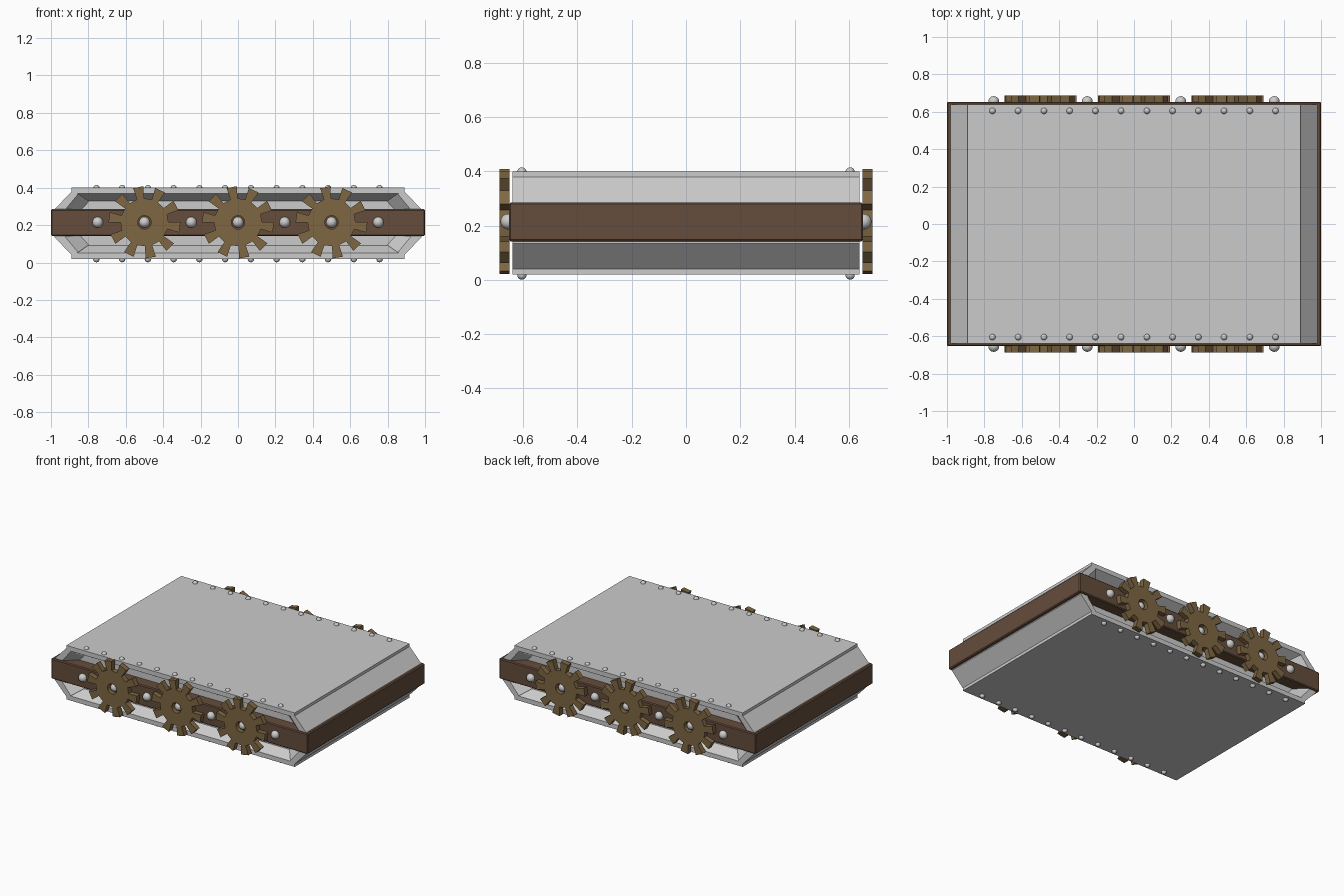
import bpy, bmesh, math

if "Cube" in bpy.data.objects:
    bpy.data.objects.remove(bpy.data.objects["Cube"])

ZC = 0.21  # mid height of the hull


def material(name, rgb):
    m = bpy.data.materials.new(name)
    m.diffuse_color = (*rgb, 1)
    m.use_nodes = True
    m.node_tree.nodes["Principled BSDF"].inputs["Base Color"].default_value = m.diffuse_color
    return m


WOOD = material("brown_band", (0.13, 0.075, 0.045))
BRASS = material("brass", (0.21, 0.135, 0.055))


def finish(bm, name, mat=None):
    bmesh.ops.recalc_face_normals(bm, faces=bm.faces)
    me = bpy.data.meshes.new(name)
    bm.to_mesh(me)
    bm.free()
    ob = bpy.data.objects.new(name, me)
    bpy.context.collection.objects.link(ob)
    if mat:
        me.materials.append(mat)
    return ob


def bridge(bm, a, b):
    n = len(a)
    for i in range(n):
        bm.faces.new((a[i], a[(i + 1) % n], b[(i + 1) % n], b[i]))


# Hull: chamfered slab with a sloped recess in each long side
def ring(bm, quarter, y):
    pts = [(x, z) for x, z in quarter]
    pts += [(x, -z) for x, z in reversed(quarter)]
    pts += [(-x, -z) for x, z in quarter]
    pts += [(-x, z) for x, z in reversed(quarter)]
    return [bm.verts.new((x, y, ZC + z)) for x, z in pts]


outer = [(0.89, 0.19), (0.89, 0.17), (0.98, 0.075)]
rim = [(0.857, 0.158), (0.857, 0.153), (0.922, 0.075)]
floor = [(0.80, 0.118), (0.80, 0.114), (0.84, 0.07)]
DEPTH = 0.07
bm = bmesh.new()
rings = [ring(bm, q, y) for q, y in (
    (floor, -0.64 + DEPTH), (rim, -0.64), (outer, -0.64),
    (outer, 0.64), (rim, 0.64), (floor, 0.64 - DEPTH))]
for a, b in zip(rings, rings[1:]):
    bridge(bm, a, b)
bm.faces.new(rings[0])
bm.faces.new(rings[-1])
finish(bm, "hull")

# Brown band around the middle
bm = bmesh.new()
bmesh.ops.create_cube(bm, size=1)
bmesh.ops.scale(bm, vec=(2, 1.306, 0.143), verts=bm.verts)
bmesh.ops.translate(bm, vec=(0, 0, 0.2135), verts=bm.verts)
band = finish(bm, "side_band", WOOD)
bev = band.modifiers.new("soft_edges", "BEVEL")
bev.width = 0.006
bev.segments = 1


# Gears: ten flared teeth and a round centre hole
def gear(x, side, teeth=10, r_out=0.193, r_root=0.128, r_hole=0.036):
    bm = bmesh.new()
    step = math.tau / teeth
    half = math.radians(8.5)
    loops = []
    for y in (0.65, 0.687):
        out, inn = [], []
        for i in range(teeth):
            c = math.radians(-8) + i * step
            for a, r in ((c - half, r_root), (c - half, r_out),
                         (c + half, r_out), (c + half, r_root)):
                out.append(bm.verts.new((x + r * math.cos(a), side * y, 0.215 + r * math.sin(a))))
            inn.append([bm.verts.new((x + r_hole * math.cos(a), side * y, 0.215 + r_hole * math.sin(a)))
                        for a in (c - half, c + half)])
        for i in range(teeth):
            o = out[4 * i:4 * i + 4]
            nxt, ni = out[(4 * i + 4) % len(out)], inn[(i + 1) % teeth]
            bm.faces.new(o)
            bm.faces.new((o[0], o[3], inn[i][1], inn[i][0]))
            bm.faces.new((o[3], nxt, ni[0], inn[i][1]))
        loops.append((out, [v for pair in inn for v in pair]))
    bridge(bm, loops[0][0], loops[1][0])
    bridge(bm, loops[0][1], loops[1][1])
    finish(bm, "gear", BRASS)


for side in (-1, 1):
    for x in (-0.5, 0, 0.5):
        gear(x, side)


# Rivets: small round heads
def rivet(name, loc, r):
    bm = bmesh.new()
    bmesh.ops.create_uvsphere(bm, u_segments=16, v_segments=10, radius=r)
    bmesh.ops.translate(bm, vec=loc, verts=bm.verts)
    for f in bm.faces:
        f.smooth = True
    finish(bm, name)


for side in (-1, 1):
    for i in range(7):
        rivet("side_rivet", (-0.75 + 0.25 * i, side * 0.655, 0.215), 0.029)
    for i in range(12):
        x = -0.757 + 1.514 * i / 11
        rivet("top_rivet", (x, side * 0.605, 0.398), 0.017)
        rivet("bottom_rivet", (x, side * 0.605, 0.018), 0.017)
